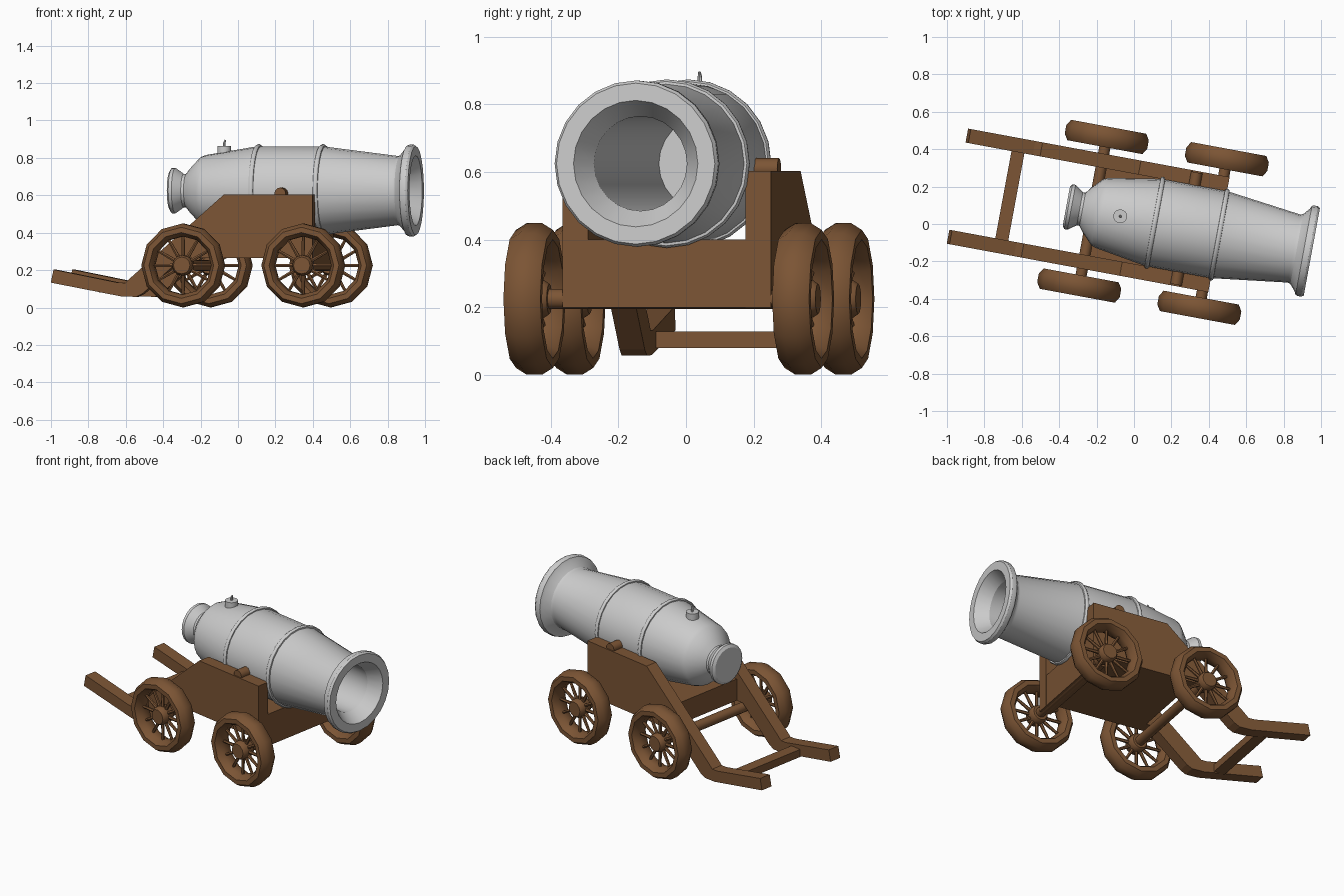
import bpy, bmesh
from math import radians, pi, cos, sin
from mathutils import Matrix, Vector

if "Cube" in bpy.data.objects:
    bpy.data.objects.remove(bpy.data.objects["Cube"])

# Local frame: x along the barrel, turned about z to face the muzzle slightly forward
PLACE = Matrix.Rotation(radians(-10.5), 4, 'Z') @ Matrix.Translation((0, 0.027, 0))
ALONG_X = Matrix.Rotation(pi / 2, 4, 'Y')
ALONG_Y = Matrix.Rotation(-pi / 2, 4, 'X')

wood = bpy.data.materials.new("wood")
wood.diffuse_color = (0.2, 0.09, 0.035, 1)
wood.use_nodes = True
wood.node_tree.nodes["Principled BSDF"].inputs["Base Color"].default_value = wood.diffuse_color


def finish(name, bm, mat=None, smooth=None):
    bmesh.ops.remove_doubles(bm, verts=bm.verts, dist=1e-5)
    bmesh.ops.recalc_face_normals(bm, faces=bm.faces)
    bm.transform(PLACE)
    me = bpy.data.meshes.new(name)
    bm.to_mesh(me)
    bm.free()
    ob = bpy.data.objects.new(name, me)
    bpy.context.collection.objects.link(ob)
    if mat:
        me.materials.append(mat)
    if smooth:
        bpy.ops.object.select_all(action='DESELECT')
        ob.select_set(True)
        bpy.context.view_layer.objects.active = ob
        bpy.ops.object.shade_smooth_by_angle(angle=radians(smooth))
    return ob


def lathe(bm, profile, matrix, segs, closed=False):
    """Turn (radius, height) points about the matrix's z axis."""
    rings = []
    for i in range(segs):
        a = 2 * pi * i / segs
        rings.append([bm.verts.new(matrix @ Vector((r * cos(a), r * sin(a), h))) for r, h in profile])
    n = len(profile)
    for i in range(segs):
        p, q = rings[i], rings[(i + 1) % segs]
        for j in range(n if closed else n - 1):
            k = (j + 1) % n
            bm.faces.new((p[j], q[j], q[k], p[k]))


def rod(bm, matrix, r, h0, h1, segs, r_end=None):
    lathe(bm, [(0, h0), (r, h0), (r_end or r, h1), (0, h1)], matrix, segs)


def box(name, x0, x1, y0, y1, z0, z1):
    bm = bmesh.new()
    bmesh.ops.create_cube(bm, size=1)
    bm.transform(Matrix.Translation(((x0 + x1) / 2, (y0 + y1) / 2, (z0 + z1) / 2))
                 @ Matrix.Diagonal((x1 - x0, y1 - y0, z1 - z0, 1)))
    return finish(name, bm, wood)


# Barrel with breech knob and hollow bore
AXIS = Matrix.Translation((0, 0, 0.625)) @ ALONG_X
bm = bmesh.new()
lathe(bm, [(0, -0.373), (0.105, -0.373), (0.122, -0.362), (0.122, -0.345), (0.108, -0.325),
           (0.09, -0.30), (0.09, -0.285), (0.12, -0.262), (0.18, -0.205), (0.19, -0.18),
           (0.237, 0.10), (0.237, 0.455), (0.185, 0.865), (0.19, 0.88), (0.225, 0.91),
           (0.242, 0.918), (0.246, 0.93), (0.246, 0.95), (0.238, 0.962), (0.187, 0.962),
           (0.14, 0.885), (0.14, -0.17), (0, -0.17)], AXIS, 24)
finish("barrel", bm, None, 30)

# Reinforcing bands
for name, x in (("rear_band", 0.108), ("front_band", 0.458)):
    bm = bmesh.new()
    lathe(bm, [(0.225, x - 0.014), (0.243, x - 0.012), (0.249, x - 0.004), (0.249, x + 0.004),
               (0.243, x + 0.012), (0.225, x + 0.014)], AXIS, 24, True)
    finish(name, bm, None, 40)

# Touch hole cap with fuse
bm = bmesh.new()
rod(bm, Matrix.Translation((-0.08, 0, 0)), 0.037, 0.80, 0.864, 16)
finish("touch_hole_cap", bm, None, 30)
bm = bmesh.new()
rod(bm, Matrix.Translation((-0.08, 0, 0)), 0.007, 0.86, 0.88, 8)
rod(bm, Matrix.Translation((-0.08, 0, 0.88)) @ Matrix.Rotation(0.4, 4, 'Y'), 0.007, 0, 0.017, 8, 0.004)
finish("fuse", bm, None, 30)

# Trunnion pin resting in the cheeks
bm = bmesh.new()
rod(bm, Matrix.Translation((0.28, 0, 0.61)) @ ALONG_Y, 0.031, -0.305, -0.2, 12)
rod(bm, Matrix.Translation((0.28, 0, 0.61)) @ ALONG_Y, 0.031, 0.2, 0.305, 12)
finish("trunnions", bm, wood, 35)

# Side cheeks running down into the trail rails
CHEEK = [(0.457, 0.603), (-0.025, 0.603), (-0.53, 0.16), (-0.56, 0.132), (-0.60, 0.133),
         (-0.95, 0.203), (-0.965, 0.133), (-0.58, 0.059), (-0.50, 0.057), (-0.465, 0.075),
         (-0.25, 0.265), (0.385, 0.265), (0.385, 0.2), (0.457, 0.2)]
for name, y in (("left_cheek", 0.237), ("right_cheek", -0.313)):
    bm = bmesh.new()
    face = bm.faces.new([bm.verts.new((x, y, z)) for x, z in CHEEK])
    out = bmesh.ops.extrude_face_region(bm, geom=[face])
    moved = [v for v in out["geom"] if isinstance(v, bmesh.types.BMVert)]
    bmesh.ops.translate(bm, verts=moved, vec=(0, 0.076, 0))
    finish(name, bm, wood)

# Bed, front bolster and trail crossbar
box("bed", -0.2, 0.40, -0.24, 0.24, 0.265, 0.4)
box("front_bolster", 0.385, 0.4565, -0.24, 0.24, 0.2, 0.4)
box("trail_crossbar", -0.715, -0.645, -0.24, 0.24, 0.08, 0.128)

# Axles and four spoked wheels
OCT = [(0.19 + 0.037 * cos(a), 0.06 * sin(a)) for a in (pi / 8 + i * pi / 4 for i in range(8))]
for end, x in (("front", 0.425), ("rear", -0.228)):
    bm = bmesh.new()
    rod(bm, Matrix.Translation((x, 0, 0.225)) @ ALONG_Y, 0.03, -0.40, 0.40, 12)
    finish(end + "_axle", bm, wood, 35)
    for side, s in (("left", 1), ("right", -1)):
        m = Matrix.Translation((x, s * 0.404, 0.225)) @ ALONG_Y
        bm = bmesh.new()
        lathe(bm, OCT, m, 12, True)
        lathe(bm, [(0, -0.045), (0.045, -0.045), (0.055, -0.03), (0.055, 0.03),
                   (0.045, 0.045), (0, 0.045)], m, 12)
        for i in range(12):
            spoke = m @ Matrix.Rotation(i * pi / 6, 4, 'Z') @ ALONG_X
            rod(bm, spoke, 0.011, 0.045, 0.165, 6, 0.008)
        finish(f"{end}_{side}_wheel", bm, wood, 50)
